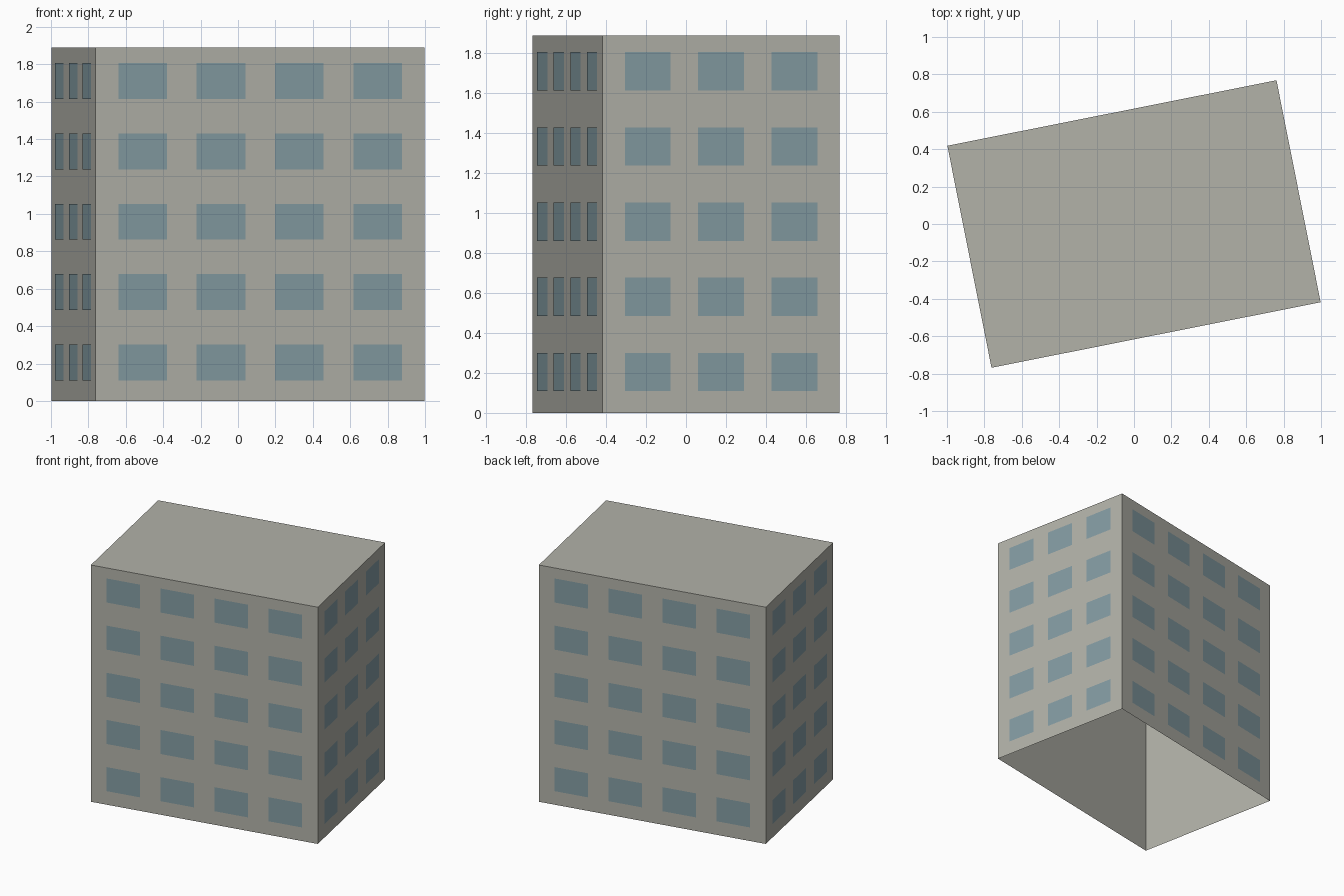
import bpy, bmesh, math
from mathutils import Matrix, Vector

LENGTH, DEPTH, HEIGHT = 1.794, 1.21, 1.89
TURN = Matrix.Rotation(math.radians(11.25), 4, 'Z')
STOREYS = 5
GAP = 0.002  # how far the panes stand proud of the walls

cube = bpy.data.objects.get("Cube")
if cube:
    bpy.data.objects.remove(cube, do_unlink=True)


def material(name, colour):
    mat = bpy.data.materials.new(name)
    mat.use_nodes = True
    mat.diffuse_color = colour
    bsdf = next(n for n in mat.node_tree.nodes if n.type == 'BSDF_PRINCIPLED')
    bsdf.inputs["Base Color"].default_value = colour
    return mat


def finish(bm, name, mat):
    bm.transform(TURN)
    mesh = bpy.data.meshes.new(name)
    bm.to_mesh(mesh)
    bm.free()
    mesh.materials.append(mat)
    obj = bpy.data.objects.new(name, mesh)
    bpy.context.collection.objects.link(obj)
    return obj


concrete = material("concrete_grey", (0.445, 0.445, 0.397, 1))
glass = material("window_blue", (0.231, 0.332, 0.366, 1))

# Walls and flat roof, open underneath
bm = bmesh.new()
bmesh.ops.create_cube(bm, size=1)
bm.transform(Matrix.Translation((0, 0, HEIGHT / 2)) @ Matrix.Diagonal((LENGTH, DEPTH, HEIGHT, 1)))
floor = [f for f in bm.faces if f.normal.z < -0.5]
bmesh.ops.delete(bm, geom=floor, context='FACES')
finish(bm, "building_shell", concrete)


def window_wall(name, angle, distance, columns, pitch, width, height=0.192):
    """Grid of flat panes on the wall that faces -y before turning by angle."""
    bm = bmesh.new()
    spin = Matrix.Rotation(math.radians(angle), 4, 'Z')
    for row in range(STOREYS):
        for col in range(columns):
            x = (col - (columns - 1) / 2) * pitch
            z = 0.205 + row * 0.3765
            corners = [(-1, -1), (1, -1), (1, 1), (-1, 1)]
            bm.faces.new([bm.verts.new(spin @ Vector((x + a * width / 2, -distance - GAP, z + b * height / 2)))
                          for a, b in corners])
    finish(bm, name, glass)


# Four columns on the long walls, three on the short walls
for name, angle in (("front_windows", 0), ("back_windows", 180)):
    window_wall(name, angle, DEPTH / 2, 4, 0.427, 0.265)
for name, angle in (("left_windows", 90), ("right_windows", 270)):
    window_wall(name, angle, LENGTH / 2, 3, 0.3745, 0.234)
